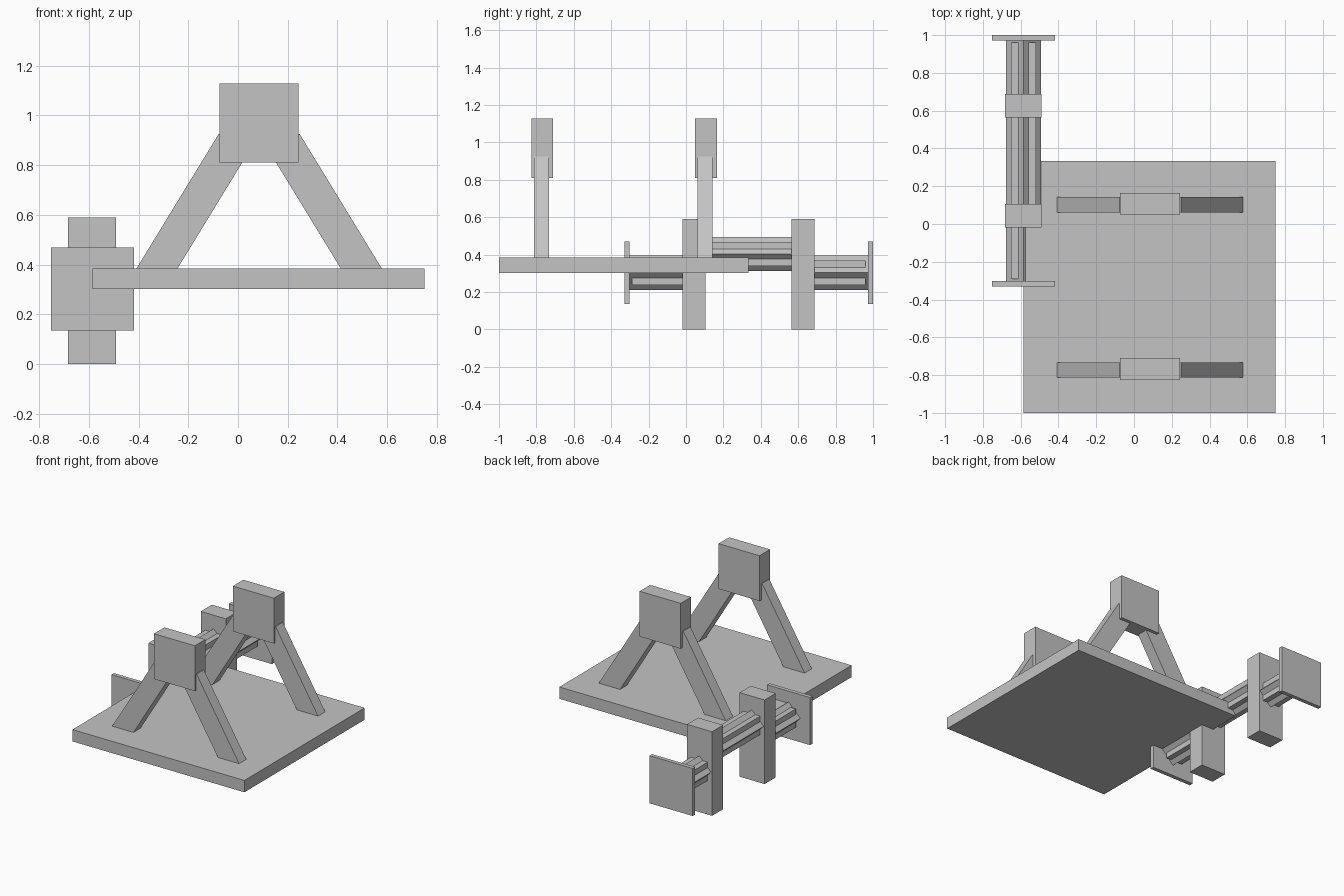
import bpy
import bmesh
from math import radians
from mathutils import Matrix, Vector

cube = bpy.data.objects.get("Cube")
if cube:
    bpy.data.objects.remove(cube, do_unlink=True)

grey = bpy.data.materials.new("plain_grey")
grey.use_nodes = True
colour = (0.55, 0.55, 0.55, 1)
grey.diffuse_color = colour
grey.node_tree.nodes["Principled BSDF"].inputs["Base Color"].default_value = colour


def finish(name, bm):
    bmesh.ops.recalc_face_normals(bm, faces=bm.faces)
    mesh = bpy.data.meshes.new(name)
    bm.to_mesh(mesh)
    bm.free()
    mesh.materials.append(grey)
    obj = bpy.data.objects.new(name, mesh)
    bpy.context.collection.objects.link(obj)
    return obj


def box(name, x, y, z, turn=0):
    """Box from its three (low, high) ranges, turned about its y axis."""
    spans = (x, y, z)
    centre = Vector([(a + b) / 2 for a, b in spans])
    size = [b - a for a, b in spans]
    bm = bmesh.new()
    matrix = (Matrix.Translation(centre) @ Matrix.Rotation(radians(turn), 4, "Y")
              @ Matrix.Diagonal((*size, 1)))
    bmesh.ops.create_cube(bm, size=1, matrix=matrix)
    return finish(name, bm)


def slab(name, profile, y):
    """Profile in x and z, extruded along y."""
    bm = bmesh.new()
    face = bm.faces.new([bm.verts.new((px, y[0], pz)) for px, pz in profile])
    moved = bmesh.ops.extrude_face_region(bm, geom=[face])["geom"]
    verts = [v for v in moved if isinstance(v, bmesh.types.BMVert)]
    bmesh.ops.translate(bm, verts=verts, vec=(0, y[1] - y[0], 0))
    return finish(name, bm)


# Platform
box("platform", (-0.585, 0.75), (-1, 0.333), (0.302, 0.385))

# Two A-shaped supports, each with a head block and two sloping legs
mid = 0.085
for place, y in (("front", -0.768), ("back", 0.107)):
    box(place + "_head_block", (mid - 0.159, mid + 0.159),
        (y - 0.058, y + 0.058), (0.81, 1.128))
    for side, s in (("right", -1), ("left", 1)):
        profile = [(0.328, 0.385), (0.493, 0.385), (0.163, 0.925), (-0.002, 0.925)]
        slab(f"{place}_{side}_leg", [(mid + s * px, pz) for px, pz in profile],
             (y - 0.048 + 0.003, y + 0.035))

# Crank: end plates and upright webs
axis_x, axis_z = -0.585, 0.303
for place, y in (("front", (-0.33, -0.302)), ("back", (0.972, 1.0))):
    box(place + "_end_plate", (-0.752, -0.418), y, (0.136, 0.47))
for place, y in (("front", (-0.018, 0.105)), ("back", (0.565, 0.688))):
    box(place + "_crank_web", (-0.684, -0.49), y, (0, 0.59))

# Crank shafts: two crossed square bars make an eight-pointed section
h = 0.065
for place, start, end, lift in (("front", -0.305, 0.0, 0),
                                ("middle", 0.09, 0.58, 0.1),
                                ("back", 0.67, 0.975, 0)):
    z = axis_z + lift
    gap_front = 0.015 if place == "front" else 0
    gap_back = 0.015 if place == "back" else 0
    box(place + "_shaft_square", (axis_x - h, axis_x + h),
        (start + gap_front, end - gap_back), (z - h, z + h))
    box(place + "_shaft_diamond", (axis_x - h, axis_x + h),
        (start, end), (z - h, z + h), turn=45)
